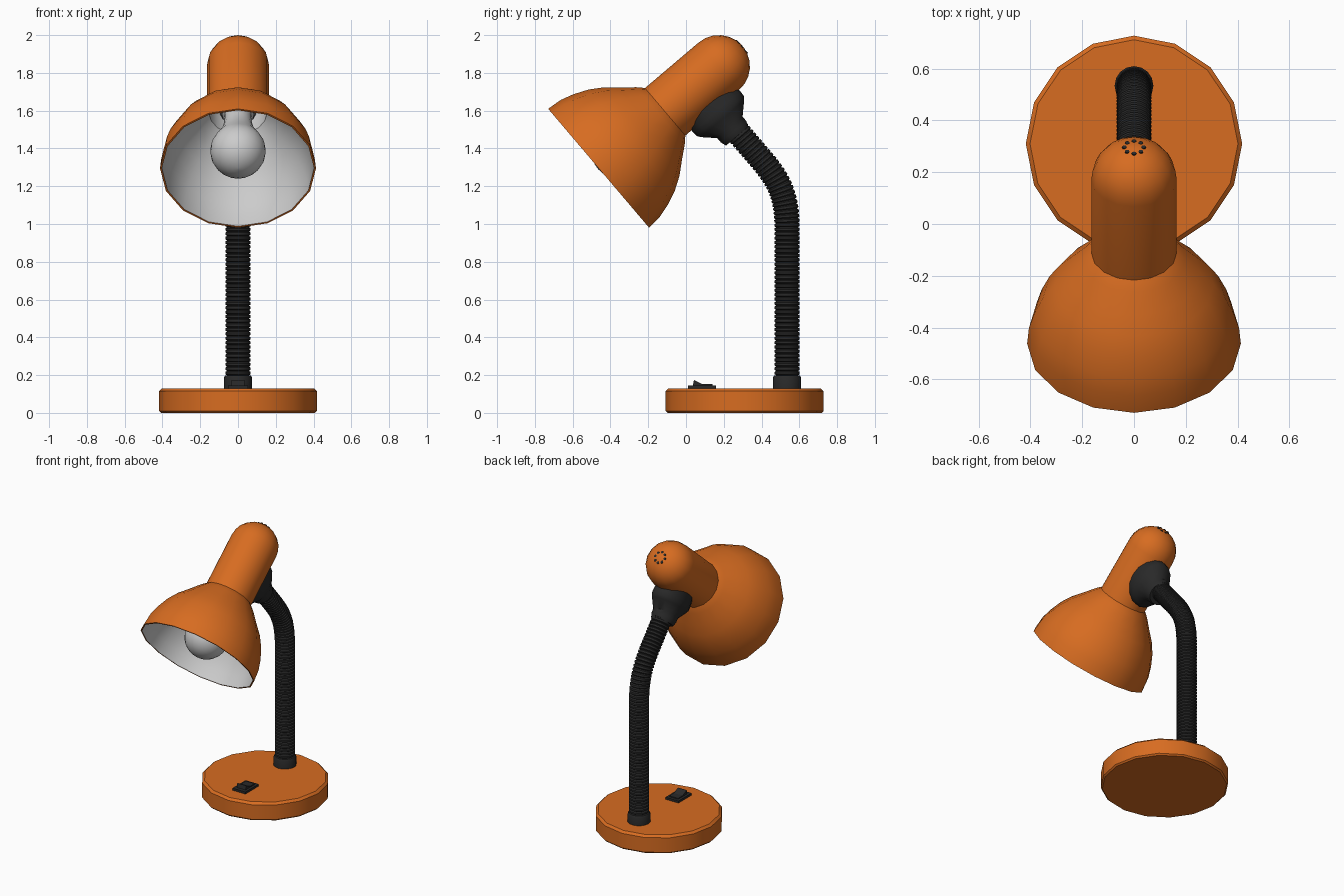
import bpy, bmesh
from math import sin, cos, pi, sqrt, radians
from mathutils import Matrix, Vector

if "Cube" in bpy.data.objects:
    bpy.data.objects.remove(bpy.data.objects["Cube"])


def material(name, rgb):
    m = bpy.data.materials.new(name)
    m.diffuse_color = (*rgb, 1)
    m.use_nodes = True
    m.node_tree.nodes["Principled BSDF"].inputs["Base Color"].default_value = m.diffuse_color
    return m


ORANGE = material("orange", (0.68, 0.15, 0.015))
BLACK = material("black", (0.022, 0.022, 0.022))


def finish(name, bm, mat=None, flip=False, angle=40):
    bmesh.ops.recalc_face_normals(bm, faces=bm.faces[:])
    if flip:
        bmesh.ops.reverse_faces(bm, faces=bm.faces[:])
    me = bpy.data.meshes.new(name)
    bm.to_mesh(me)
    bm.free()
    ob = bpy.data.objects.new(name, me)
    bpy.context.collection.objects.link(ob)
    if mat:
        me.materials.append(mat)
    if angle:
        bpy.ops.object.select_all(action='DESELECT')
        ob.select_set(True)
        bpy.context.view_layer.objects.active = ob
        bpy.ops.object.shade_smooth_by_angle(angle=radians(angle))
    return ob


def skin(bm, rings, cap0, cap1):
    n = len(rings[0])
    for a, b in zip(rings, rings[1:]):
        for i in range(n):
            j = (i + 1) % n
            bm.faces.new((a[i], a[j], b[j], b[i]))
    if cap0:
        bm.faces.new(rings[0])
    if cap1:
        bm.faces.new(rings[-1])


def lathe(name, profile, mat=None, m=Matrix(), segs=16, caps=(True, True), flip=False):
    """Profile of (radius, height[, x radius]) spun about local z."""
    bm = bmesh.new()
    rings = []
    for r, z, *rx in profile:
        x = rx[0] if rx else r
        rings.append([bm.verts.new(m @ Vector((x * cos(2 * pi * i / segs), r * sin(2 * pi * i / segs), z)))
                      for i in range(segs)])
    skin(bm, rings, *caps)
    return finish(name, bm, mat, flip)


def prism(name, outline, half_width, mat):
    """Side outline of (y, z) extruded across x."""
    bm = bmesh.new()
    rings = [[bm.verts.new((x, y, z)) for y, z in outline] for x in (-half_width, half_width)]
    skin(bm, rings, True, True)
    return finish(name, bm, mat, angle=0)


# Base disc
lathe("base", [(0.408, 0), (0.418, 0.01), (0.418, 0.115), (0.402, 0.13)], ORANGE,
      Matrix.Translation((0, 0.31, 0)))

# Rocker switch
prism("switch_plate", [(0.01, 0.125), (0.16, 0.125), (0.16, 0.145), (0.01, 0.145)], 0.052, BLACK)
prism("switch_rocker", [(0.035, 0.14), (0.14, 0.14), (0.14, 0.152), (0.088, 0.152), (0.042, 0.174)], 0.035, BLACK)

# Head frame: local z runs up the lamp axis, local y points to the underside
c, s = 0.762, 0.647
HEAD = Matrix(((1, 0, 0, 0), (0, s, c, -0.4625), (0, -c, s, 1.295), (0, 0, 0, 1)))


def head_profile(off):
    bell = [(0.413, 0), (0.406, 0.08), (0.386, 0.15), (0.352, 0.23), (0.308, 0.30),
            (0.256, 0.36), (0.198, 0.43), (0.176, 0.452), (0.165, 0.462)]
    dome = [(0.165 * cos(a), 0.835 + 0.165 * sin(a)) for a in (radians(15 * k) for k in range(6))]
    return [(r - off, z - (off if z > 0.8 else 0)) for r, z in bell + dome + [(0.012, 1.0)]]


# Shade with its rim lip, and the pale lining inside
outer = head_profile(0)
lathe("shade", [(0.403, 0.0)] + outer, ORANGE, HEAD, caps=(False, True))
lathe("shade_lining", head_profile(0.01), None, HEAD, caps=(False, True), flip=True)

# Vent holes around the tip
for k in range(8):
    a = 2 * pi * k / 8
    lathe("vent_hole", [(0.009, 0.985), (0.009, 0.998)], BLACK,
          HEAD @ Matrix.Translation((0.037 * cos(a), 0.037 * sin(a), 0)), segs=8)

# Bulb and socket
R = 0.147
ball = [(max(0.004, R * sin(a)), 0.142 - R * cos(a)) for a in (radians(12 * k) for k in range(11))]
lathe("bulb", ball + [(0.105, 0.26), (0.085, 0.31), (0.074, 0.36), (0.07, 0.44)], None, HEAD, segs=20)
lathe("socket", [(0.07, 0.43), (0.085, 0.44), (0.085, 0.80), (0.07, 0.81)], None, HEAD)

# Bracket under the head: oblong flange narrowing to a round neck
lathe("bracket", [(0.160, 0.12, 0.115), (0.166, 0.175, 0.12), (0.164, 0.205, 0.12), (0.150, 0.225, 0.112),
                  (0.088, 0.285, 0.088), (0.088, 0.315), (0.078, 0.345)], BLACK,
      HEAD @ Matrix.Translation((0, 0, 0.67)) @ Matrix.Rotation(-pi / 2, 4, 'X'))

# Gooseneck centre line: straight post, bend, straight run to the bracket
post = [Vector((0, 0.535, z)) for z in (0.13, 0.5, 0.98)]
P = [Vector((0, y, z)) for y, z in ((0.535, 0.98), (0.535, 1.16), (0.485, 1.24), (0.40, 1.34))]
bend = [P[0] * (1 - t)**3 + P[1] * 3 * t * (1 - t)**2 + P[2] * 3 * t * t * (1 - t) + P[3] * t**3
        for t in (k / 24 for k in range(1, 25))]
path = post + bend + [Vector((0, 0.25, 1.515))]
lengths = [(b - a).length for a, b in zip(path, path[1:])]


def along(d):
    for a, b, l in zip(path, path[1:], lengths):
        if d <= l:
            return a.lerp(b, d / l)
        d -= l
    return path[-1]


# Ribbed gooseneck swept along the centre line
bm = bmesh.new()
rings, ribs, total, n = [], 64, sum(lengths), 16
for k in range(ribs):
    for f, r in ((0.0, 0.058), (0.25, 0.067), (0.75, 0.067)):
        d = (k + f) / ribs * total
        p = along(d)
        tan = (along(min(d + 0.02, total)) - along(max(d - 0.02, 0))).normalized()
        side = Vector((1, 0, 0))
        up = tan.cross(side)
        rings.append([bm.verts.new(p + r * (side * cos(2 * pi * i / n) + up * sin(2 * pi * i / n)))
                      for i in range(n)])
skin(bm, rings, True, True)
finish("gooseneck", bm, BLACK, angle=35)

# Collar where the gooseneck meets the base
lathe("base_collar", [(0.075, 0.125), (0.075, 0.185), (0.069, 0.197)], BLACK,
      Matrix.Translation((0, 0.535, 0)))
